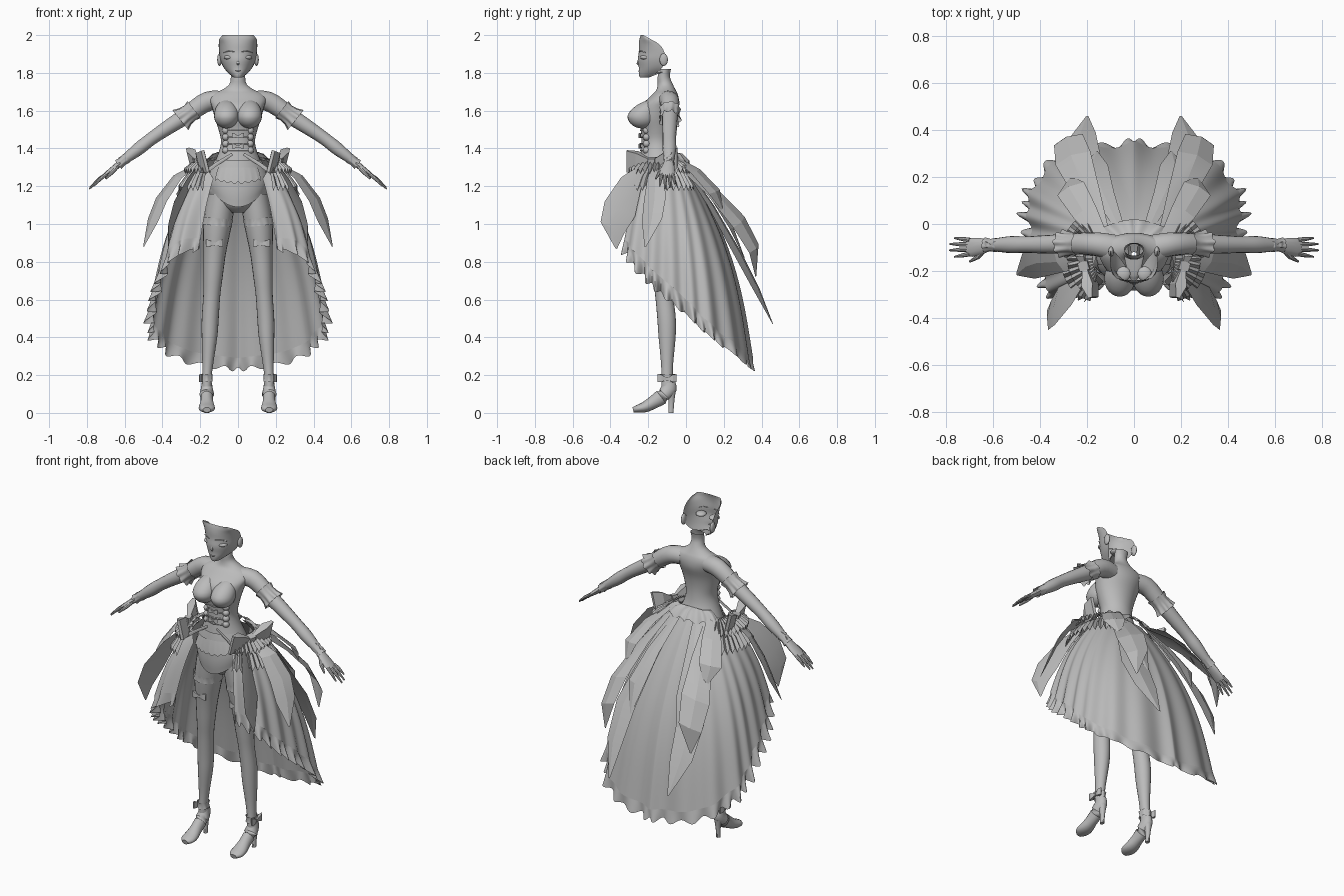
import bpy, bmesh, math
from mathutils import Vector as V
from math import sin, cos, pi

grey = bpy.data.materials.new("plain_grey")
grey.diffuse_color = (0.5, 0.5, 0.5, 1)


def make(name, verts, faces, mirror=False, angle=40):
    me = bpy.data.meshes.new(name)
    me.from_pydata([tuple(v) for v in verts], [], faces)
    bm = bmesh.new()
    bm.from_mesh(me)
    bmesh.ops.recalc_face_normals(bm, faces=bm.faces)
    bm.to_mesh(me)
    bm.free()
    me.materials.append(grey)
    ob = bpy.data.objects.new(name, me)
    bpy.context.collection.objects.link(ob)
    if mirror:
        ob.modifiers.new("mirror", 'MIRROR').use_clip = True
    bpy.ops.object.select_all(action='DESELECT')
    ob.select_set(True)
    bpy.context.view_layer.objects.active = ob
    bpy.ops.object.shade_smooth_by_angle(angle=math.radians(angle))
    return ob


def grid(name, rows, closed=False, caps=False, **kw):
    n = len(rows[0])
    faces = []
    for i in range(len(rows) - 1):
        for j in range(n if closed else n - 1):
            k = (j + 1) % n
            faces.append((i * n + j, i * n + k, (i + 1) * n + k, (i + 1) * n + j))
    if caps:
        faces += [tuple(range(n)), tuple(range((len(rows) - 1) * n, len(rows) * n))]
    return make(name, [p for r in rows for p in r], faces, **kw)


def spline(pts, t):
    """Smooth curve through points of any size, t from 0 to 1."""
    f = t * (len(pts) - 1)
    i = min(int(f), len(pts) - 2)
    u = f - i
    q = [pts[max(0, min(len(pts) - 1, i + k))] for k in (-1, 0, 1, 2)]
    return [0.5 * (2 * b + (c - a) * u + (2 * a - 5 * b + 4 * c - d) * u * u
                   + (3 * b - a - 3 * c + d) * u ** 3) for a, b, c, d in zip(*q)]


def loft(name, rings, steps=24, n=24, **kw):
    """Horizontal oval rings: x, y, z, rx, ry."""
    rows = []
    for s in range(steps + 1):
        x, y, z, rx, ry = spline(rings, s / steps)
        rows.append([(x + rx * cos(2 * pi * j / n), y + ry * sin(2 * pi * j / n), z) for j in range(n)])
    return grid(name, rows, closed=True, **kw)


def tube(name, pts, n=12, waves=0, caps=True, steps=None, **kw):
    """Oval rings square to a path: x, y, z, r_side, r_up, wave."""
    if steps:
        pts = [spline(pts, s / steps) for s in range(steps + 1)]
    rows = []
    for i, p in enumerate(pts):
        t = (V(pts[min(i + 1, len(pts) - 1)][:3]) - V(pts[max(i - 1, 0)][:3])).normalized()
        u = V((0, 1, 0)) if abs(t.y) < 0.75 else V((1, 0, 0))
        u = (u - t * u.dot(t)).normalized()
        w = t.cross(u)
        row = []
        for j in range(n):
            a = 2 * pi * j / n
            k = 1 + (p[5] * cos(waves * a) if waves else 0)
            row.append(V(p[:3]) + u * (p[3] * k * cos(a)) + w * (p[4] * k * sin(a)))
        rows.append(row)
    return grid(name, rows, closed=True, caps=caps, **kw)


def ball(name, c, r, **kw):
    rows = [[(c[0] + r[0] * sin(a) * cos(b), c[1] + r[1] * sin(a) * sin(b), c[2] + r[2] * cos(a))
             for b in [2 * pi * j / 20 for j in range(20)]]
            for a in [0.01 + (pi - 0.02) * i / 12 for i in range(13)]]
    return grid(name, rows, closed=True, caps=True, **kw)


def bow(name, c, right, up, size, mirror=False):
    """Two flared loops and a knot."""
    c, r, u = V(c), V(right).normalized() * size, V(up).normalized() * size
    d = r.cross(u).normalized() * size * 0.12
    vs, fs = [], []
    for s in (-1, 1):
        b = len(vs)
        for k, h, t in ((0.08, 0.13, 0.6), (0.6, 0.38, 1.5), (1, 0.42, 0.5)):
            for a, e in ((-1, -1), (1, -1), (1, 1), (-1, 1)):
                vs.append(c + r * s * k + u * (h * a + 0.1 * k) + d * e * t)
        for i in (0, 4):
            fs += [tuple(b + i + m for m in (j, (j + 1) % 4, (j + 1) % 4 + 4, j + 4)) for j in range(4)]
        fs += [(b, b + 1, b + 2, b + 3), (b + 8, b + 9, b + 10, b + 11)]
    b = len(vs)
    vs += [c + r * x * 0.14 + u * y * 0.18 + d * z * 1.3 for x in (-1, 1) for y in (-1, 1) for z in (-1, 1)]
    fs += [tuple(b + i for i in f) for f in ((0, 1, 3, 2), (4, 5, 7, 6), (0, 1, 5, 4), (2, 3, 7, 6), (0, 2, 6, 4), (1, 3, 7, 5))]
    return make(name, vs, fs, mirror=mirror, angle=25)


def tail(name, pts, side):
    """Pointed ribbon with a raised middle fold: x, y, z, half width."""
    side = V(side).normalized()
    rows = []
    for x, y, z, w in pts:
        c = V((x, y, z))
        rows.append([c - side * w, c + V((x, y + 0.1, 0)).normalized() * w * 0.2, c + side * w])
    return grid(name, rows, mirror=True, angle=15)


# Torso and neck: z, half width, front, back
T = [(1.06, .04, -.19, -.12), (1.10, .11, -.24, -.05), (1.16, .155, -.255, -.02), (1.22, .16, -.26, -.01),
     (1.30, .135, -.25, -.03), (1.38, .102, -.24, -.06), (1.44, .09, -.235, -.07), (1.50, .103, -.24, -.07),
     (1.56, .122, -.255, -.06), (1.62, .138, -.245, -.04), (1.66, .15, -.205, -.038), (1.69, .13, -.175, -.045),
     (1.71, .085, -.157, -.055), (1.74, .046, -.15, -.07), (1.78, .038, -.15, -.085), (1.82, .042, -.135, -.08)]
loft("torso", [(0, (f + b) / 2, z, w, (b - f) / 2) for z, w, f, b in T], steps=45, n=32)
rows = []
for i in range(15):
    a = .02 + (pi - .04) * i / 14
    lean = .05 * max(0, cos(a)) ** 1.3
    rows.append([(.061 + .066 * sin(a) * cos(2 * pi * j / 24), -.232 + lean + .078 * sin(a) * sin(2 * pi * j / 24),
                  1.572 + (.085 if cos(a) > 0 else .066) * cos(a)) for j in range(24)])
grid("bust", rows, closed=True, caps=True, mirror=True)

# Open-backed head shell: z, half width, front, back
H = [(1.805, .045, -.15, -.12), (1.79, .035, -.22, -.16), (1.775, .022, -.243, -.20), (1.80, .052, -.25, -.155),
     (1.83, .077, -.25, -.125), (1.87, .094, -.255, -.11), (1.91, .10, -.25, -.115), (1.95, .102, -.25, -.14),
     (1.98, .098, -.246, -.19), (2.0, .08, -.24, -.225)]
rows = []
for s in range(28):
    z, w, f, b = spline(H, s / 27)
    rows.append([(w * sin(a), b + (f - b) * max(cos(a), 0) ** 0.85, z) for a in [-pi / 2 + pi * j / 20 for j in range(21)]])
grid("face_shell", rows)
ball("ear", (.098, -.118, 1.87), (.012, .022, .033), mirror=True)
ball("eye", (.045, -.212, 1.882), (.03, .031, .014), mirror=True)
tube("brow", [(.02, -.25, 1.912, .003, .002), (.05, -.238, 1.916, .003, .002), (.075, -.215, 1.908, .002, .002)], n=6, mirror=True)
tube("nose", [(0, -.25, 1.87, .004, .004), (0, -.256, 1.85, .006, .007), (0, -.25, 1.84, .004, .003)], n=8)
tube("mouth", [(-.016, -.246, 1.812, .003, .002), (0, -.249, 1.81, .004, .003), (.016, -.246, 1.812, .003, .002)], n=6)

# Arms, hands, sleeve frills and cuffs
tube("arm", [(.09, -.10, 1.655, .055, .05), (.17, -.085, 1.645, .05, .052), (.28, -.085, 1.57, .043, .044),
             (.38, -.087, 1.505, .039, .038), (.46, -.088, 1.45, .035, .034), (.53, -.088, 1.395, .036, .034),
             (.62, -.09, 1.325, .023, .021)], n=16, steps=20, mirror=True)
tube("palm", [(.61, -.09, 1.333, .022, .018), (.65, -.095, 1.30, .035, .016), (.69, -.10, 1.268, .04, .014),
              (.71, -.10, 1.252, .036, .011)], n=12, mirror=True)
for i, (y0, y1, x1, z1) in enumerate([(-.068, -.06, .765, 1.212), (-.088, -.085, .785, 1.192),
                                     (-.108, -.112, .787, 1.186), (-.128, -.14, .765, 1.20)]):
    tube("finger", [(.70, y0, 1.262, .01, .01), ((.70 + x1) / 2, (y0 + y1) / 2, (1.262 + z1) / 2 + .004, .009, .009),
                    (x1, y1, z1, .004, .004)], n=8, mirror=True)
tube("thumb", [(.635, -.105, 1.31, .012, .012), (.665, -.14, 1.275, .011, .011), (.70, -.16, 1.24, .005, .005)], n=8, mirror=True)
tube("sleeve_frill", [(.232, -.085, 1.606, .055, .055, .06), (.255, -.085, 1.588, .049, .049, .0),
                      (.28, -.085, 1.57, .05, .052, .05), (.305, -.085, 1.55, .056, .062, .12)],
     n=64, waves=9, caps=False, mirror=True)
tube("wrist_cuff", [(.59, -.09, 1.348, .03, .028, .05), (.61, -.09, 1.333, .026, .024, 0), (.635, -.09, 1.314, .03, .026, .1)],
     n=40, waves=7, caps=False, mirror=True)
bow("wrist_bow", (.612, -.09, 1.36), (.8, 0, -.6), (0, 1, 0), .03, True)

# Legs, stockings and heeled shoes
loft("leg", [(.085, -.13, 1.16, .075, .10), (.108, -.13, 1.0, .076, .088), (.123, -.125, .85, .06, .069),
             (.132, -.122, .72, .051, .055), (.139, -.115, .62, .045, .048), (.147, -.103, .5, .045, .049),
             (.151, -.10, .4, .041, .045), (.16, -.10, .26, .029, .032), (.165, -.10, .18, .025, .031),
             (.165, -.095, .11, .028, .036)], steps=30, n=20, mirror=True)
tube("stocking_frill", [(.108, -.13, 1.03, .092, .081, .03), (.11, -.13, 1.01, .09, .079, 0), (.112, -.13, .99, .091, .079, .03)],
     n=60, waves=12, caps=False, mirror=True)
bow("garter_bow", (.124, -.2, .895), (1, 0, 0), (0, 0, 1), .045, True)
tube("shoe", [(.165, -.09, .16, .034, .027), (.165, -.092, .125, .042, .032), (.165, -.125, .088, .034, .041),
              (.165, -.17, .058, .034, .035), (.165, -.215, .032, .042, .029), (.165, -.255, .022, .041, .021),
              (.165, -.28, .016, .02, .014)], n=16, steps=14, mirror=True)
loft("heel", [(.165, -.08, .11, .024, .026), (.165, -.077, .06, .014, .016), (.165, -.08, 0, .012, .014)],
     steps=6, n=10, caps=True, mirror=True)
tube("ankle_frill", [(.165, -.10, .205, .038, .032, .08), (.165, -.10, .185, .034, .029, 0), (.165, -.10, .165, .038, .032, .08)],
     n=40, waves=6, caps=False, mirror=True)
bow("ankle_bow", (.197, -.10, .18), (0, 1, 0), (0, 0, 1), .05, True)

# Open-front trailing skirt: top edge, hem edge, outward swell
WAIST = [(.13, -.245, 1.24), (.165, -.2, 1.30), (.16, -.13, 1.33), (.13, -.08, 1.34), (.10, -.05, 1.34),
         (.05, -.04, 1.34), (0, -.035, 1.34)]
HEM = [(.19, -.31, .93), (.33, -.31, .90), (.41, -.18, .76), (.445, -.02, .62), (.44, .13, .47), (.29, .29, .34), (0, .345, .29)]
SWELL = [(.01,), (.03,), (.05,), (.065,), (.08,), (.085,), (.085,)]


def skirt_point(t, s):
    a, b = V(spline(WAIST, t)), V(spline(HEM, t))
    out = V((b.x - a.x, b.y - a.y, 0)).normalized()
    fold = .010 * s * cos(2 * pi * 9 * t)
    return a.lerp(b, s) + out * (spline(SWELL, t)[0] * sin(pi * s ** .85) + fold), out


N = 180
grid("skirt", [[skirt_point(j / N, i / 16)[0] for j in range(N + 1)] for i in range(17)], mirror=True, angle=60)
rows = []
for k in range(6):
    u = k / 5
    row = []
    for j in range(N + 1):
        t = j / N
        p, out = skirt_point(t, 1)
        side = sin(pi * min(1, t * 1.25))
        wave = cos(2 * pi * 16.5 * t + 1.2 * sin(t * 6 * pi))
        row.append(p + out * u * (.010 + .006 * side + (.012 + .018 * side) * wave)
                   - V((0, 0, u * (.062 + .025 * side + .012 * wave))))
    rows.append(row)
grid("hem_frill", rows, mirror=True, angle=50)

# Pleated hip frills fanned out below the bows in two tiers
for name, drop, spread, top in (("upper_frill", .06, .11, 1.34), ("lower_frill", .12, .14, 1.31)):
    rows = []
    for i in range(4):
        s = i / 3
        row = []
        for j in range(31):
            a = -1.35 + 2.6 * j / 30
            z = 1 if j % 2 else -1
            r = spread * s
            row.append((.15 + (.025 + r) * cos(a), -.14 + (.075 + r * .85) * sin(a), top - drop * s * s + z * .016 * s))
        rows.append(row)
    grid(name, rows, mirror=True, angle=15)

# Flared basque at the back of the waist
rows = []
for s in (0, .5, 1):
    row = []
    for j in range(31):
        p, out = skirt_point(.5 + .5 * j / 30, 0)
        row.append(p + out * (-.02 + .075 * s) + V((0, 0, .04 - .055 * s * s - .012 * s * cos(j * .6))))
    rows.append(row)
grid("back_basque", rows, mirror=True)

# Front apron with a rounded lower edge and a scalloped lace band
A = [-1.25 + 2.5 * j / 60 for j in range(61)]


def apron_point(a, z, off):
    k = min(1, max(0, (1.36 - z) / .12)) ** .7
    return ((.115 + .052 * k + off) * sin(a), -.13 - (.118 + .022 * k + off) * cos(a), z)


grid("apron", [[apron_point(a, 1.34 * (1 - s) + s * (1.09 + .11 * sin(a) ** 2), -.035 * max(0, s - .75)) for a in A]
               for s in [i / 8 for i in range(9)]])
grid("lace_band", [[apron_point(a * .6, 1.30 - .01 * s - s * (.045 + .02 * cos(a * 1.2) + .012 * abs(sin(a * 9))), .006 + .008 * s) for a in A]
                   for s in (0, .5, 1)])

# Corset rolls, laces and bows
for z in (1.39, 1.425, 1.46, 1.495):
    ball("corset_roll", (.064, -.208, z), (.02, .02, .019), mirror=True)
    tube("lace", [(-.055, -.225, z, .004, .004), (0, -.241, z, .004, .004), (.055, -.225, z, .004, .004)], n=6)
for z in (1.41, 1.465):
    bow("corset_bow", (0, -.245, z), (1, 0, 0), (0, 0, 1), .032)

# Hip bows, straps and long ribbon tails
bow("hip_bow", (.21, -.18, 1.325), (.3, 1, .05), (.25, 0, 1), .14, True)
tail("hip_strap", [(.03, -.25, 1.37, .008), (.11, -.255, 1.32, .010), (.18, -.26, 1.27, .012), (.21, -.27, 1.24, .004)], (.3, 0, 1))
tail("front_tail", [(.19, -.2, 1.32, .02), (.26, -.29, 1.22, .06), (.33, -.35, 1.08, .09), (.36, -.39, .98, .07), (.37, -.37, .87, .005)], (.1, -1, .5))
tail("side_tail", [(.19, -.16, 1.33, .02), (.32, -.16, 1.25, .05), (.405, -.165, 1.13, .065), (.45, -.18, 1.02, .06), (.50, -.215, .88, .005)], (.5, 1, .15))
tail("short_back_tail", [(.14, -.06, 1.35, .03), (.21, .05, 1.28, .055), (.27, .15, 1.17, .065), (.27, .2, 1.06, .005)], (1, -.5, -.2))
tail("wide_back_tail", [(.13, -.05, 1.33, .03), (.20, .13, 1.18, .06), (.26, .28, 1.01, .085), (.28, .36, .87, .07), (.29, .37, .72, .005)], (1, -.4, -.4))
tail("long_back_tail", [(.09, -.03, 1.34, .03), (.16, .13, 1.10, .06), (.22, .27, .85, .08), (.225, .37, .66, .065), (.20, .46, .47, .005)], (1, -.3, 0))
tail("inner_back_tail", [(.06, -.02, 1.34, .02), (.13, .13, 1.15, .045), (.17, .24, .98, .06), (.16, .31, .82, .005)], (1, -.2, 0))
